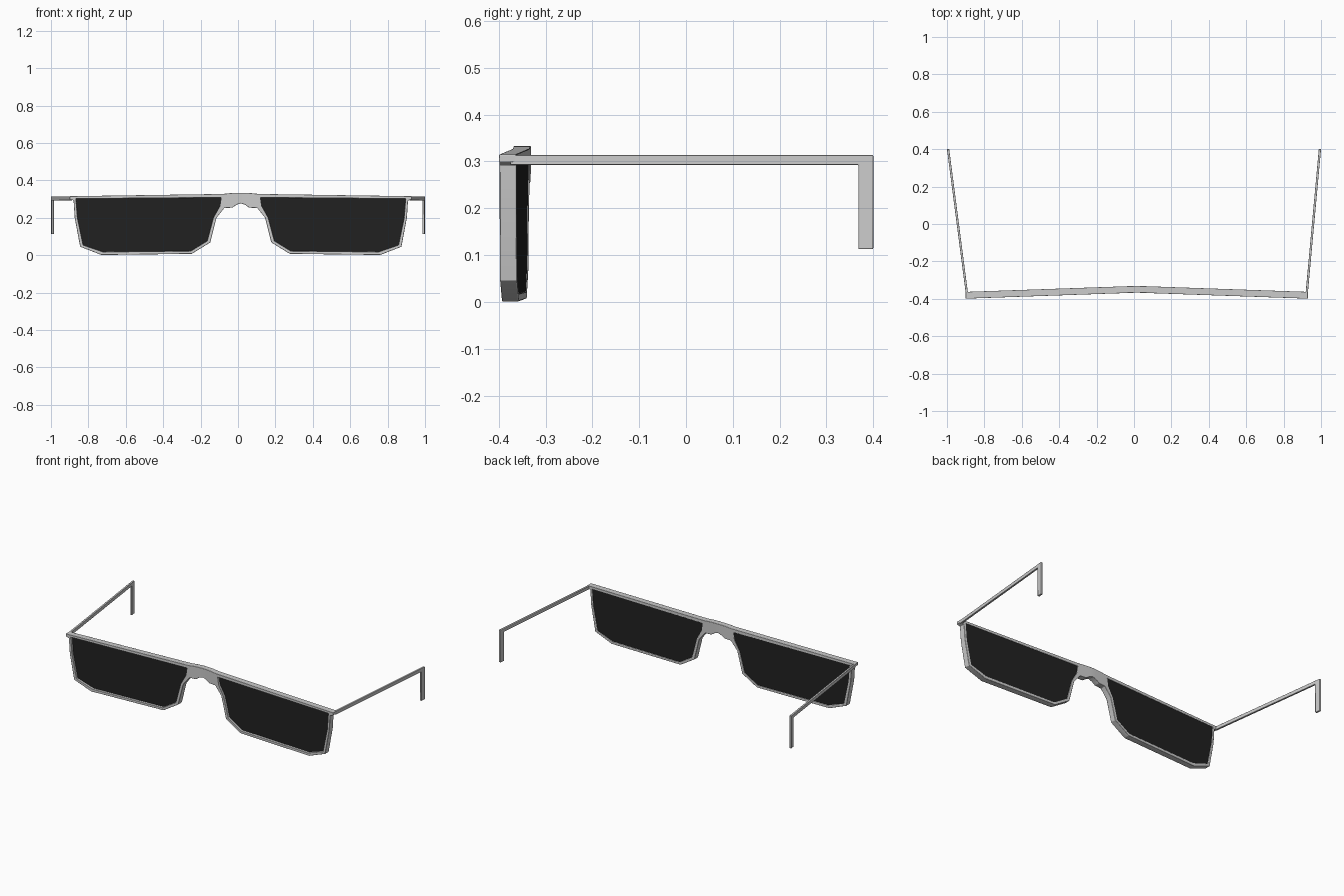
import bpy, bmesh

if "Cube" in bpy.data.objects:
    bpy.data.objects.remove(bpy.data.objects["Cube"])

CX = 0.015      # centre of the front frame
DEPTH = 0.036


def back_y(u):
    # the front bows gently backwards at the bridge
    return -0.331 - 0.032 * abs(u) / 0.915


def finish(name, bm, mat=None, bevel=0):
    bmesh.ops.remove_doubles(bm, verts=bm.verts, dist=1e-5)
    bmesh.ops.recalc_face_normals(bm, faces=bm.faces)
    me = bpy.data.meshes.new(name)
    bm.to_mesh(me)
    bm.free()
    ob = bpy.data.objects.new(name, me)
    bpy.context.collection.objects.link(ob)
    if mat:
        me.materials.append(mat)
    if bevel:
        b = ob.modifiers.new("bevel", 'BEVEL')
        b.width, b.segments, b.limit_method = bevel, 2, 'ANGLE'
    bpy.ops.object.select_all(action='DESELECT')
    ob.select_set(True)
    bpy.context.view_layer.objects.active = ob
    bpy.ops.object.shade_smooth_by_angle(angle=0.6)
    return ob


def slab(bm, faces2d, y0, y1):
    # extrude flat (u, z) faces between two depths measured from the back
    cache = {}

    def vert(p, d):
        k = (round(p[0], 5), round(p[1], 5))
        if k not in cache:
            cache[k] = bm.verts.new((CX + p[0], back_y(p[0]) - y0, p[1]))
        return cache[k]
    faces = [bm.faces.new([vert(p, y0) for p in f]) for f in faces2d]
    bmesh.ops.recalc_face_normals(bm, faces=faces)
    ext = bmesh.ops.extrude_face_region(bm, geom=faces, use_keep_orig=True)
    for v in ext['geom']:
        if isinstance(v, bmesh.types.BMVert):
            v.co.y -= y1 - y0


# matching outer and inner outlines of one rim, from bridge top round to nose
outer = [(0.10, 0.327), (0.915, 0.315), (0.915, 0.299), (0.894, 0.292),
         (0.888, 0.20), (0.859, 0.045), (0.745, 0.001), (0.262, 0.007),
         (0.163, 0.068), (0.130, 0.20), (0.088, 0.252)]
inner = [(0.105, 0.308), (0.881, 0.302), (0.881, 0.300), (0.880, 0.290),
         (0.873, 0.20), (0.843, 0.054), (0.737, 0.018), (0.268, 0.022),
         (0.180, 0.076), (0.147, 0.20), (0.112, 0.262)]
bridge_top = [(0.10, 0.327), (0.05, 0.332), (0.025, 0.333), (0, 0.333)]
bridge_low = [(0.088, 0.252), (0.045, 0.254), (0.022, 0.270), (0, 0.277)]

half = [[outer[i], outer[i + 1], inner[i + 1], inner[i]] for i in range(10)]
half.append([outer[10], outer[0], inner[0], inner[10]])
half += [[bridge_top[i], bridge_top[i + 1], bridge_low[i + 1], bridge_low[i]]
         for i in range(3)]


def mirrored(faces):
    return [[(-u, z) for u, z in reversed(f)] for f in faces]


# front frame with bridge
bm = bmesh.new()
slab(bm, half + mirrored(half), 0, DEPTH)
finish("front_frame", bm, bevel=0.004)

# dark lenses
dark = bpy.data.materials.new("dark_lens")
dark.diffuse_color = (0.015, 0.015, 0.015, 1)
dark.use_nodes = True
dark.node_tree.nodes["Principled BSDF"].inputs["Base Color"].default_value = dark.diffuse_color
for side, faces in (("right", [inner]), ("left", mirrored([inner]))):
    bm = bmesh.new()
    slab(bm, faces, 0.002, 0.022)
    finish(side + "_lens", bm, dark)

# temple arms with downturned tips, swept as an L-shaped side profile
profile = [(-0.375, 0.314), (0.40, 0.314), (0.40, 0.113), (0.368, 0.113),
           (0.368, 0.293), (-0.375, 0.293)]
for side, x0, x1 in (("left", -0.893, -0.994), ("right", 0.923, 0.994)):
    bm = bmesh.new()
    rings = []
    for off in (-0.006, 0.006):
        rings.append([bm.verts.new((x0 + (x1 - x0) * (y + 0.375) / 0.775 + off, y, z))
                      for y, z in profile])
    for r in rings:
        bm.faces.new([r[0], r[1], r[4], r[5]])
        bm.faces.new([r[1], r[2], r[3], r[4]])
    for i in range(6):
        j = (i + 1) % 6
        bm.faces.new([rings[0][i], rings[0][j], rings[1][j], rings[1][i]])
    finish(side + "_arm", bm, bevel=0.002)
